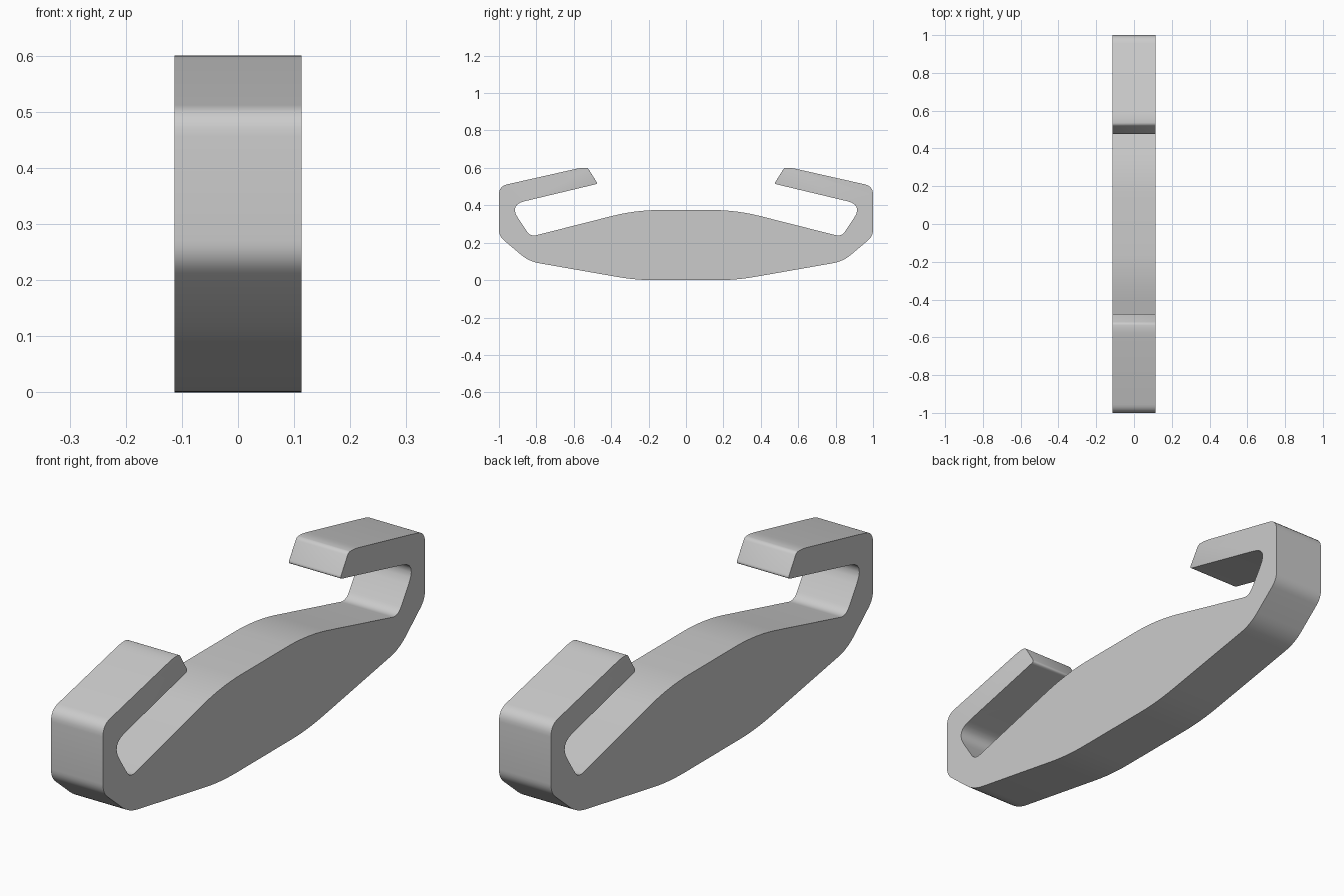
import bpy, bmesh
from mathutils import Vector

if "Cube" in bpy.data.objects:
    bpy.data.objects.remove(bpy.data.objects["Cube"])

HALF_WIDTH = 0.113

# Half outline (y, z, corner cut length) from the bottom centre round the hook
corners = [
    (0.27, 0.0, 0.10), (0.84, 0.10, 0.055), (1.0, 0.235, 0.035),
    (1.0, 0.502, 0.045), (0.565, 0.60, 0.035), (0.525, 0.60, 0.012),
    (0.472, 0.515, 0.014), (0.945, 0.402, 0.085), (0.832, 0.232, 0.035),
    (0.28, 0.372, 0.12),
]


def rounded(start, pts, end, steps=6):
    """Round every corner with a short quadratic curve."""
    out = []
    path = [Vector(start)] + [Vector(p[:2]) for p in pts] + [Vector(end)]
    for i, p in enumerate(pts, 1):
        c = path[i]
        d0, d1 = path[i - 1] - c, path[i + 1] - c
        a = c + d0.normalized() * min(p[2], d0.length * 0.48)
        b = c + d1.normalized() * min(p[2], d1.length * 0.48)
        for k in range(steps + 1):
            t = k / steps
            out.append(a * (1 - t) ** 2 + c * 2 * t * (1 - t) + b * t * t)
    return out


half = rounded((0, 0), corners, (0, 0.378))
outline = half + [Vector((-p.x, p.y)) for p in reversed(half)]

# Extrude the outline across the width
bm = bmesh.new()
face = bm.faces.new([bm.verts.new((-HALF_WIDTH, p.x, p.y)) for p in outline])
ext = bmesh.ops.extrude_face_region(bm, geom=[face])
bmesh.ops.translate(bm, vec=(2 * HALF_WIDTH, 0, 0),
                    verts=[v for v in ext["geom"] if isinstance(v, bmesh.types.BMVert)])
bmesh.ops.recalc_face_normals(bm, faces=bm.faces)

# Soften the side edges of the two hook tips
tips = [e for e in bm.edges
        if abs(e.verts[0].co.x - e.verts[1].co.x) < 1e-5
        and all(abs(v.co.y) < 0.53 and v.co.z > 0.5 for v in e.verts)]
bmesh.ops.bevel(bm, geom=tips, offset=0.012, segments=3, profile=0.5,
                affect='EDGES', clamp_overlap=True)

mesh = bpy.data.meshes.new("hooked_clip")
bm.to_mesh(mesh)
bm.free()
clip = bpy.data.objects.new("hooked_clip", mesh)
bpy.context.collection.objects.link(clip)

# Smooth curves, sharp side edges
bpy.context.view_layer.objects.active = clip
clip.select_set(True)
bpy.ops.object.shade_smooth_by_angle(angle=0.52)
